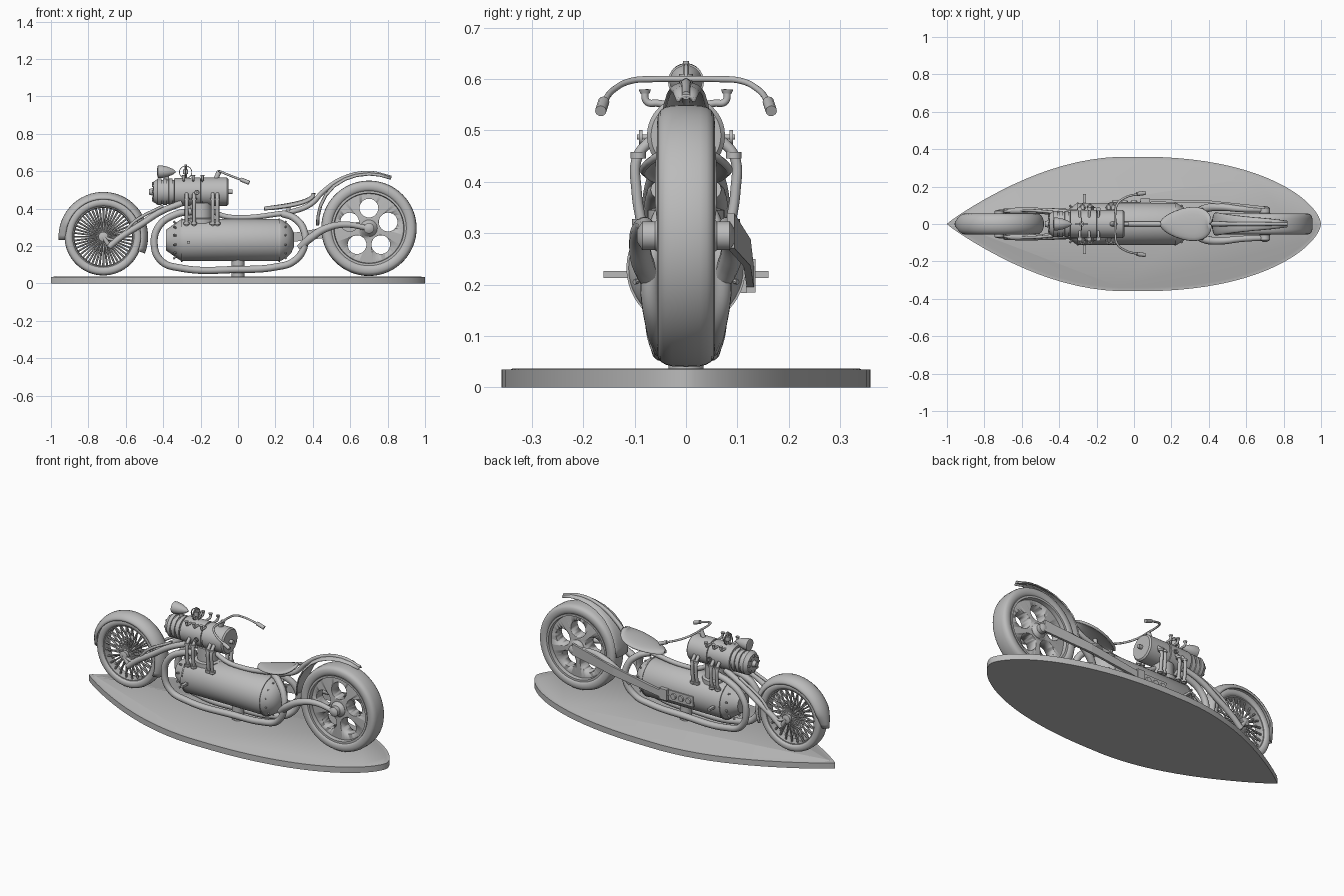
import bpy, bmesh, math
from mathutils import Vector, Matrix

if "Cube" in bpy.data.objects:
    bpy.data.objects.remove(bpy.data.objects["Cube"], do_unlink=True)

grey = bpy.data.materials.new("plain grey")
grey.use_nodes = True
grey.diffuse_color = (0.5, 0.5, 0.5, 1)
grey.node_tree.nodes["Principled BSDF"].inputs["Base Color"].default_value = (0.5, 0.5, 0.5, 1)
AXIS = {'z': Matrix(), 'x': Matrix.Rotation(math.pi / 2, 4, 'Y'), 'y': Matrix.Rotation(-math.pi / 2, 4, 'X')}


def activate(ob):
    bpy.ops.object.select_all(action='DESELECT')
    ob.select_set(True)
    bpy.context.view_layer.objects.active = ob


def finish(name, bm, smooth=True):
    bmesh.ops.recalc_face_normals(bm, faces=bm.faces)
    me = bpy.data.meshes.new(name)
    bm.to_mesh(me)
    bm.free()
    me.materials.append(grey)
    ob = bpy.data.objects.new(name, me)
    bpy.context.collection.objects.link(ob)
    if smooth:
        activate(ob)
        bpy.ops.object.shade_smooth_by_angle(angle=math.radians(35))
    return ob


def lathe(name, prof, centre, axis='z', seg=32, closed=False):
    """Spin (radius, height) points about an axis; open profiles get end caps."""
    bm = bmesh.new()
    turns = [2 * math.pi * i / seg for i in range(seg)]
    rings = [[bm.verts.new((r * math.cos(a), r * math.sin(a), h)) for a in turns] for r, h in prof]
    pairs = list(zip(rings, rings[1:])) + ([(rings[-1], rings[0])] if closed else [])
    for lo, hi in pairs:
        for i in range(seg):
            j = (i + 1) % seg
            bm.faces.new((lo[i], lo[j], hi[j], hi[i]))
    if not closed:
        bm.faces.new(rings[0])
        bm.faces.new(rings[-1])
    m = axis if isinstance(axis, Matrix) else AXIS[axis]
    bm.transform(Matrix.Translation(centre) @ m)
    return finish(name, bm)


def rod(name, a, b, r, r2=None, seg=12):
    a, b = Vector(a), Vector(b)
    m = (b - a).to_track_quat('Z', 'Y').to_matrix().to_4x4()
    return lathe(name, [(r, 0), (r2 or r, (b - a).length)], a, m, seg)


def box(name, centre, size, turn=0):
    bm = bmesh.new()
    bmesh.ops.create_cube(bm, size=1)
    bm.transform(Matrix.Translation(centre) @ Matrix.Rotation(turn, 4, 'Y') @ Matrix.Diagonal((*size, 1)))
    return finish(name, bm, False)


def tube(name, pts, r, radii=None, res=4):
    """Smooth bent pipe through the points."""
    cu = bpy.data.curves.new(name, 'CURVE')
    cu.dimensions, cu.bevel_depth, cu.bevel_resolution = '3D', r, res
    cu.use_fill_caps, cu.resolution_u = True, 8
    sp = cu.splines.new('BEZIER')
    sp.bezier_points.add(len(pts) - 1)
    for i, (bp, p) in enumerate(zip(sp.bezier_points, pts)):
        bp.co, bp.handle_left_type, bp.handle_right_type = p, 'AUTO', 'AUTO'
        bp.radius = radii[i] if radii else 1
    cu.materials.append(grey)
    ob = bpy.data.objects.new(name, cu)
    bpy.context.collection.objects.link(ob)
    activate(ob)
    bpy.ops.object.convert(target='MESH')
    bpy.ops.object.shade_smooth_by_angle(angle=math.radians(50))


def strip(name, path, widths, depth, thick, n=10):
    """Crowned sheet following an (x, z) path."""
    bm = bmesh.new()
    rows = []
    for i, (p, w) in enumerate(zip(path, widths)):
        t = (Vector(path[min(i + 1, len(path) - 1)]) - Vector(path[max(i - 1, 0)])).normalized()
        row = []
        for k in range(n + 1):
            a = math.pi * (k / n - 0.5)
            d = depth * (1 - math.cos(a))
            row.append(bm.verts.new((p[0] + t.y * d, w * math.sin(a), p[1] - t.x * d)))
        rows.append(row)
    for a, b in zip(rows, rows[1:]):
        for k in range(n):
            bm.faces.new((a[k], a[k + 1], b[k + 1], b[k]))
    ob = finish(name, bm)
    ob.modifiers.new("thickness", 'SOLIDIFY').thickness = thick
    ob.modifiers["thickness"].offset = 0


def tyre(name, centre, outer, inner, half):
    mid, ext = (outer + inner) / 2, (outer - inner) / 2
    prof = []
    for i in range(20):
        c, s = math.cos(math.pi * i / 10), math.sin(math.pi * i / 10)
        prof.append((mid + ext * math.copysign(abs(c) ** 0.75, c), half * math.copysign(abs(s) ** 0.6, s)))
    lathe(name, prof, centre, 'y', 64, True)


# Leaf-shaped plinth with an engraved border
half = [(-1 + 2 * t, 0.36 * (math.sin(math.pi * t ** 0.95) ** 0.95 if t < 0.5 else
         (1 - (2 * t - 1) ** 2.3) ** 0.62)) for t in [(1 - math.cos(math.pi * i / 40)) / 2 for i in range(41)]]
outline = half + [(x, -y) for x, y in half[-2:0:-1]]
bm = bmesh.new()
face = bm.faces.new([bm.verts.new((x, y, 0)) for x, y in outline])
top = bmesh.ops.extrude_face_region(bm, geom=[face])['geom']
bmesh.ops.translate(bm, vec=(0, 0, 0.035), verts=[v for v in top if isinstance(v, bmesh.types.BMVert)])
lid = [f for f in top if isinstance(f, bmesh.types.BMFace)]
bmesh.ops.inset_region(bm, faces=lid, thickness=0.018)
bmesh.ops.inset_region(bm, faces=lid, thickness=0.004, depth=-0.002)
finish("plinth", bm)
lathe("support_post", [(0.034, 0.03), (0.034, 0.13)], (0, 0, 0))

# Front wheel: tyre, rim, hub and laced spokes
fx, fz = -0.72, 0.25
tyre("front_tyre", (fx, 0, fz), 0.207, 0.16, 0.042)
lathe("front_rim", [(0.168, -0.03), (0.168, 0.03), (0.158, 0.03), (0.154, 0), (0.158, -0.03)], (fx, 0, fz), 'y', 48, True)
lathe("front_hub", [(0.012, -0.075), (0.026, -0.07), (0.026, -0.05), (0.018, -0.04), (0.018, 0.04),
                    (0.026, 0.05), (0.026, 0.07), (0.012, 0.075)], (fx, 0, fz), 'y')
for i in range(48):
    a, s = 2 * math.pi * i / 48, (-1) ** i
    c, d = math.cos(a), math.sin(a)
    rod("front_spoke", (fx + 0.016 * c, s * 0.034, fz + 0.016 * d),
        (fx + 0.16 * c, s * 0.012, fz + 0.16 * d), 0.0045, 0.006, 6)
arc = [math.radians(184 - 206 * i / 32) for i in range(33)]
strip("front_fender", [(fx + 0.236 * math.cos(a), fz + 0.236 * math.sin(a)) for a in arc],
      [0.053 * min(1, 0.35 + i / 6) for i in range(33)], 0.036, 0.007)

# Rear wheel: tyre, pierced disc and hub
rx, rz = 0.70, 0.295
tyre("rear_tyre", (rx, 0, rz), 0.255, 0.192, 0.056)
lathe("rear_rim", [(0.2, -0.05), (0.2, 0.05), (0.188, 0.05), (0.182, 0), (0.188, -0.05)], (rx, 0, rz), 'y', 64, True)
disc = lathe("rear_disc", [(0.06, -0.038), (0.19, -0.026), (0.19, 0.026), (0.06, 0.038)], (rx, 0, rz), 'y', 64)
for i in range(5):
    a = math.radians(90 + 72 * i)
    cutter = lathe("hole_cutter", [(0.05, -0.2), (0.05, 0.2)], (rx + 0.108 * math.cos(a), 0, rz + 0.108 * math.sin(a)), 'y')
    mod = disc.modifiers.new("hole", 'BOOLEAN')
    mod.operation, mod.object = 'DIFFERENCE', cutter
    activate(disc)
    bpy.ops.object.modifier_apply(modifier="hole")
    bpy.data.objects.remove(cutter, do_unlink=True)
lathe("rear_hub", [(0.012, -0.095), (0.028, -0.085), (0.028, -0.06), (0.045, -0.04), (0.045, 0.04),
                   (0.028, 0.06), (0.028, 0.085), (0.012, 0.095)], (rx, 0, rz), 'y')
rear = [(0.42, 0.31), (0.423, 0.36), (0.437, 0.42), (0.465, 0.475), (0.51, 0.525), (0.57, 0.562),
        (0.63, 0.582), (0.70, 0.59), (0.76, 0.584), (0.82, 0.567)]
strip("rear_fender", rear, [0.052, 0.058, 0.058, 0.054, 0.047, 0.04, 0.034, 0.028, 0.022, 0.015], 0.012, 0.007)

# Boiler body with coned front, domed back, bands and rivets
bz = 0.232
lathe("boiler", [(0.045, -0.385), (0.055, -0.385), (0.108, -0.31), (0.113, -0.30), (0.113, 0.22), (0.108, 0.235),
                 (0.09, 0.265), (0.068, 0.285), (0.035, 0.3)], (0, 0, bz), 'x', 48)
for x in (-0.3, 0.22):
    lathe("boiler_band", [(0.11, x - 0.004), (0.116, x - 0.004), (0.116, x + 0.004), (0.11, x + 0.004)], (0, 0, bz), 'x', 48, True)
for i in range(12):
    a = 2 * math.pi * (i + 0.5) / 12
    y, z = math.cos(a), math.sin(a)
    rod("boiler_rivet", (-0.33, 0.09 * y, bz + 0.09 * z), (-0.345, 0.103 * y, bz + 0.103 * z), 0.006, seg=8)
    rod("boiler_vent", (0.25, 0.095 * y, bz + 0.095 * z), (0.258, 0.104 * y, bz + 0.104 * z), 0.005, seg=8)

# Valve chest on the left flank
box("valve_plate", (-0.02, 0.112, 0.215), (0.22, 0.012, 0.062))
for i in range(4):
    rod("valve_cap", (-0.1 + 0.05 * i, 0.11, 0.215), (-0.1 + 0.05 * i, 0.126, 0.215), 0.02, 0.016, 16)
box("drive_bracket", (0.06, 0.12, 0.217), (0.05, 0.03, 0.065))

# Upright cylinder and upper engine drum
lathe("column", [(0.075, 0.32), (0.075, 0.345), (0.06, 0.35), (0.06, 0.43)], (-0.2, 0, 0))
ez = 0.49
drum = [(0.015, -0.475), (0.02, -0.455), (0.055, -0.452), (0.062, -0.44)]
for x in (-0.43, -0.4, -0.37):
    drum += [(0.07, x), (0.07, x + 0.02), (0.064, x + 0.021), (0.064, x + 0.029)]
drum += [(0.074, -0.34), (0.076, -0.2), (0.07, -0.199), (0.07, -0.19), (0.076, -0.189), (0.076, -0.06), (0.068, -0.052)]
lathe("engine_drum", drum, (0, 0, ez), 'x', 40)
for i in range(8):
    a = math.pi * i / 4
    rod("drum_bolt", (-0.46, 0.045 * math.cos(a), ez + 0.045 * math.sin(a)),
        (-0.435, 0.045 * math.cos(a), ez + 0.045 * math.sin(a)), 0.007, seg=8)
rod("drum_lever", (-0.055, 0, ez), (-0.03, 0, ez), 0.012)

for s in (-1, 1):
    # Steam pipes with flanges
    for x in (-0.275, -0.235, -0.135, -0.11):
        tube("steam_pipe", [(x, s * 0.07, 0.48), (x, s * 0.094, 0.45), (x, s * 0.096, 0.38), (x, s * 0.085, 0.31)], 0.01)
        rod("pipe_flange", (x, s * 0.088, 0.315), (x, s * 0.088, 0.328), 0.017)
        rod("pipe_collar", (x, s * 0.093, 0.445), (x, s * 0.093, 0.458), 0.015)
    # Intake stacks
    for x in (-0.29, -0.24, -0.19):
        tube("intake_stack", [(x, s * 0.035, 0.55), (x, s * 0.055, 0.553), (x, s * 0.076, 0.556), (x, s * 0.08, 0.58)], 0.007)
        rod("intake_mouth", (x, s * 0.08, 0.572), (x, s * 0.08, 0.58), 0.009, 0.012)
    # Side valve wheels
    rod("valve_stem", (-0.22, s * 0.06, 0.487), (-0.22, s * 0.095, 0.487), 0.005)
    lathe("valve_wheel", [(0.014, -0.003), (0.014, 0.003), (0.009, 0.003), (0.009, -0.003)], (-0.22, s * 0.088, 0.487), 'y', 20, True)
    # Footpegs
    box("footpeg", (-0.265, s * 0.128, 0.22), (0.018, 0.066, 0.014))
    # Frame cradle looping round the boiler
    tube("frame_cradle", [(-0.25, s * 0.05, 0.385), (-0.33, s * 0.06, 0.37), (-0.42, s * 0.065, 0.31),
                          (-0.448, s * 0.065, 0.21), (-0.41, s * 0.06, 0.12), (-0.31, s * 0.052, 0.083),
                          (0, s * 0.045, 0.075), (0.2, s * 0.05, 0.088), (0.3, s * 0.06, 0.12), (0.355, s * 0.07, 0.2),
                          (0.35, s * 0.06, 0.29), (0.3, s * 0.035, 0.35), (0.24, 0, 0.372)], 0.019)
    # Front fork legs and thinner struts
    tube("front_fork", [(-0.69, s * 0.068, 0.195), (-0.63, s * 0.07, 0.245), (-0.52, s * 0.07, 0.315),
                        (-0.41, s * 0.065, 0.385), (-0.3, s * 0.05, 0.43)], 0.017)
    tube("fork_strut", [(fx, s * 0.064, fz), (-0.66, s * 0.07, 0.235), (-0.55, s * 0.072, 0.335), (-0.4, s * 0.06, 0.415)], 0.008)
    rod("fork_link", (fx, s * 0.066, fz), (-0.685, s * 0.066, 0.195), 0.012)
    # Swing arms
    tube("swing_arm", [(0.33, s * 0.06, 0.19), (0.39, s * 0.085, 0.245), (0.47, s * 0.09, 0.295),
                       (0.57, s * 0.08, 0.315), (rx, s * 0.075, rz)], 0.02, [1, 1.1, 1, 0.85, 0.7])
    # Handlebar half and grip
    tube("handlebar", [(-0.1, 0, 0.6), (-0.1, s * 0.06, 0.6), (-0.09, s * 0.105, 0.597),
                       (-0.05, s * 0.14, 0.58), (0.03, s * 0.162, 0.55)], 0.006)
    rod("grip", (0.015, s * 0.16, 0.556), (0.06, s * 0.166, 0.538), 0.011)

# Drive belt cover along the left side
bm = bmesh.new()
ends = [(0.08, 0.118, 0.215, 0.02), (0.4, 0.112, 0.262, 0.026), (rx, 0.08, 0.305, 0.034)]
rings = [[bm.verts.new((x, y + dy, z + dz * h)) for dy, dz in ((0, -1), (0.014, -1), (0.014, 1), (0, 1))] for x, y, z, h in ends]
for a, b in zip(rings, rings[1:]):
    for i in range(4):
        bm.faces.new((a[i], a[(i + 1) % 4], b[(i + 1) % 4], b[i]))
bm.faces.new(rings[0])
bm.faces.new(rings[-1])
finish("belt_cover", bm, False)

# Backbone running under the seat and up over the rear wheel
tube("backbone", [(-0.16, 0, 0.4), (-0.08, 0, 0.362), (0.02, 0, 0.352), (0.2, 0, 0.37), (0.31, 0, 0.39),
                  (0.39, 0, 0.425), (0.46, 0, 0.495), (0.56, 0, 0.562), (0.7, 0, 0.592), (0.82, 0, 0.568)],
     0.014, [1, 1, 1, 1, 1, 1, 0.9, 0.8, 0.7, 0.6])

# Dished teardrop saddle on a post
n = 16
pts = [(0.145 + 0.255 * (1 - math.cos(math.pi * i / n)) / 2, i / n) for i in range(n + 1)]
strip("saddle", [(x, 0.405 + 0.075 * t ** 2) for x, t in pts],
      [0.006 + 0.08 * math.sin(math.pi * t ** 1.4) ** 0.85 for x, t in pts], 0.014, 0.014)
rod("saddle_post", (0.27, 0, 0.38), (0.27, 0, 0.425), 0.012)

# Headlamp, handlebar riser and ring gauge on the drum
rod("lamp_stalk", (-0.38, 0, 0.55), (-0.38, 0, 0.6), 0.012)
lathe("headlamp", [(0.02, -0.432), (0.034, -0.428), (0.034, -0.41), (0.028, -0.38), (0.016, -0.35), (0.005, -0.335)],
      (0, 0, 0.597), 'x')
rod("handlebar_riser", (-0.12, 0, 0.555), (-0.1, 0, 0.6), 0.013)
rod("gauge_stem", (-0.28, 0, 0.555), (-0.28, 0, 0.635), 0.006)
rod("gauge_boss", (-0.28, 0, 0.585), (-0.28, 0, 0.61), 0.014)
for ax in ('x', 'y'):
    lathe("gauge_ring", [(0.035, -0.003), (0.035, 0.003), (0.031, 0.003), (0.031, -0.003)], (-0.28, 0, 0.595), ax, 28, True)
